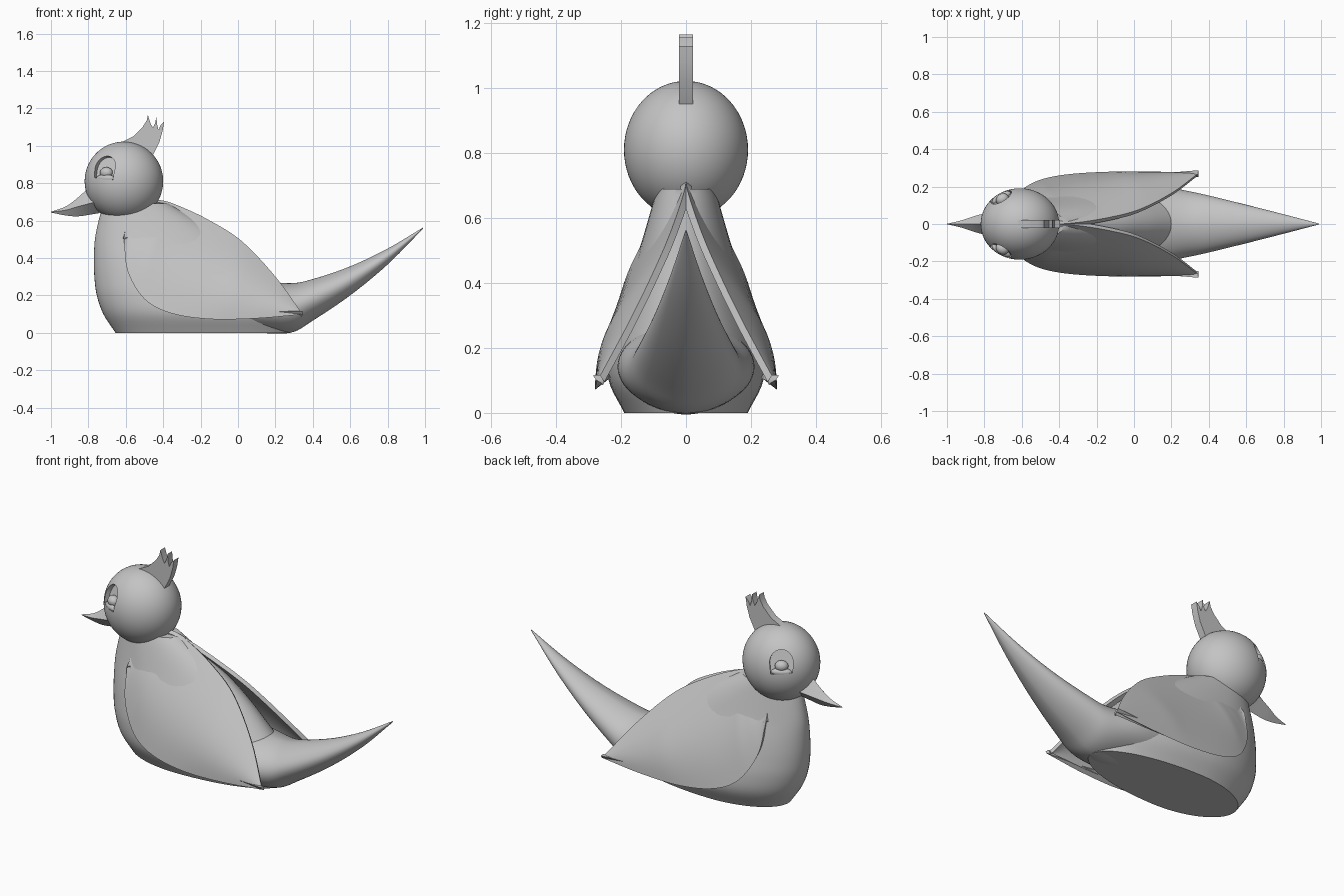
import bpy, bmesh
from math import sin, cos, pi, copysign
from mathutils import Vector, Matrix

if "Cube" in bpy.data.objects:
    bpy.data.objects.remove(bpy.data.objects["Cube"])

GREY = bpy.data.materials.new("plain grey")
GREY.use_nodes = True
GREY.diffuse_color = (0.55, 0.55, 0.55, 1)
GREY.node_tree.nodes["Principled BSDF"].inputs["Base Color"].default_value = GREY.diffuse_color


def make(name, bm):
    bmesh.ops.recalc_face_normals(bm, faces=bm.faces)
    mesh = bpy.data.meshes.new(name)
    bm.to_mesh(mesh)
    bm.free()
    mesh.materials.append(GREY)
    ob = bpy.data.objects.new(name, mesh)
    bpy.context.collection.objects.link(ob)
    return ob


def activate(ob):
    bpy.ops.object.select_all(action='DESELECT')
    ob.select_set(True)
    bpy.context.view_layer.objects.active = ob


def smooth(ob, angle=0.6):
    activate(ob)
    bpy.ops.object.shade_smooth_by_angle(angle=angle)


def spline(points, steps):
    """Smooth path through the given rows of values."""
    p = [Vector(q) for q in points]
    p = [2 * p[0] - p[1]] + p + [2 * p[-1] - p[-2]]
    out = []
    for a, b, c, d in zip(p, p[1:], p[2:], p[3:]):
        for i in range(steps):
            t = i / steps
            out.append(b + (c - a) * t / 2 + (a * 2 - b * 5 + c * 4 - d) * t * t / 2
                       + (b * 3 - a - c * 3 + d) * t ** 3 / 2)
    return out + [p[-2]]


def grid(rows, closed=True):
    """Skin rows of points; closed rows get end caps."""
    bm = bmesh.new()
    vs = [[bm.verts.new(q) for q in row] for row in rows]
    n = len(vs[0])
    for a, b in zip(vs, vs[1:]):
        for i in range(n if closed else n - 1):
            j = (i + 1) % n
            bm.faces.new((a[i], a[j], b[j], b[i]))
    if closed:
        bm.faces.new(vs[0])
        bm.faces.new(vs[-1])
    return bm


def prism(outline, depth):
    """Outline in local x and y, extruded along z about the middle."""
    return grid([[(x, y, z) for x, y in outline] for z in (-depth / 2, depth / 2)])


def ellipsoid(name, matrix, seg=48):
    bm = bmesh.new()
    bmesh.ops.create_uvsphere(bm, u_segments=seg, v_segments=seg // 2, radius=1, matrix=matrix)
    return make(name, bm)


ANGLES = [2 * pi * i / 64 for i in range(64)]

# Torso: egg-shaped levels given as height, front, back, half width
levels = [(0, -.655, .28, .19), (.1, -.72, .31, .238), (.2, -.755, .26, .235),
          (.3, -.768, .17, .21), (.4, -.77, .07, .18), (.5, -.765, -.05, .145),
          (.6, -.745, -.21, .115), (.69, -.72, -.37, .09)]
rows = []
for z, front, back, hw in spline(levels, 5):
    mid = front + .4 * (back - front)
    rows.append([(mid + cos(a) * ((back - mid) if cos(a) > 0 else (mid - front)),
                  hw * sin(a), z) for a in ANGLES])
smooth(make("torso", grid(rows)))

# Tail: upswept tapering sections given as x, bottom, top, half width
stations = [(-.1, .01, .3, .2), (.1, .0, .28, .21), (.28, .0, .265, .178), (.4, .065, .287, .152),
            (.6, .2, .355, .103), (.8, .365, .45, .052), (.99, .557, .563, .002)]
rows = []
for x, low, high, hw in spline(stations, 6):
    rows.append([(x, hw * copysign(abs(cos(a)) ** 1.15, cos(a)),
                  (low + high) / 2 + (high - low) / 2 * sin(a)) for a in ANGLES])
smooth(make("tail", grid(rows)))

# Wings: bulged leaf between the back ridge and the lower edge
upper = [(-.58, 0, .72), (-.42, 0, .71), (-.32, .006, .68), (-.16, .03, .605),
         (.02, .075, .49), (.2, .165, .3), (.345, .272, .1)]
lower = [(-.61, .145, .5), (-.59, .19, .33), (-.5, .237, .18), (-.36, .265, .105),
         (-.15, .279, .073), (.1, .28, .077), (.345, .274, .098)]
edges = list(zip(spline(upper, 6), spline(lower, 6)))
for side, label in ((1, "left_wing"), (-1, "right_wing")):
    rows = []
    for k, (a, b) in enumerate(edges):
        fade = min(1, (a - b).length / .45) * min(1, .35 + k / 15)
        row = []
        for i in range(17):
            s = i / 16
            q = a.lerp(b, s) + Vector((0, .055 * fade * sin(pi * s), 0))
            row.append((q.x, q.y * side, q.z))
        # Turned-in rim along the lower edge
        row.append((b.x, (b.y - .045 * fade) * side, b.z + .035 * fade))
        rows.append(row)
    wing = make(label, grid(rows, closed=False))
    # Inner skin, so the wing stands clear of the back as a solid leaf
    bm = bmesh.new()
    bm.from_mesh(wing.data)
    bmesh.ops.recalc_face_normals(bm, faces=bm.faces)
    if sum(f.normal.y for f in bm.faces) * side < 0:
        bmesh.ops.reverse_faces(bm, faces=bm.faces)
    bm.to_mesh(wing.data)
    bm.free()
    solid = wing.modifiers.new("thickness", 'SOLIDIFY')
    solid.thickness = .022
    solid.offset = -1
    activate(wing)
    bpy.ops.object.modifier_apply(modifier=solid.name)
    smooth(wing)

# Head with an arched socket cut into each side
CENTRE = Vector((-.61, 0, .81))
RADII = Vector((.21, .191, .212))
head = ellipsoid("head", Matrix.Translation(CENTRE) @ Matrix.Diagonal((*RADII, 1)), 64)
arch = [(.062 * cos(pi * i / 16), .002 + .068 * sin(pi * i / 16)) for i in range(17)]
arch += [(-.06, -.05), (0, -.062), (.055, -.062)]
for side, label in ((1, "left"), (-1, "right")):
    d = Vector((-.105, 0, .072))
    d.y = side * RADII.y * (1 - (d.x / RADII.x) ** 2 - (d.z / RADII.z) ** 2) ** .5
    out = Vector((d.x / RADII.x ** 2, d.y / RADII.y ** 2, d.z / RADII.z ** 2)).normalized()
    across = Vector((0, 0, 1)).cross(out).normalized()
    up = out.cross(across)
    frame = Matrix((across, up, out)).transposed().to_4x4()
    frame.translation = CENTRE + d
    # Arch is mirrored so its slanted base matches on both sides
    cutter = make("socket_cutter", prism([(x * -side, y) for x, y in arch], .07))
    cutter.matrix_world = frame
    cutter.hide_render = True
    cut = head.modifiers.new("socket", 'BOOLEAN')
    cut.operation = 'DIFFERENCE'
    cut.solver = 'EXACT'
    cut.object = cutter
    activate(head)
    bpy.ops.object.modifier_apply(modifier=cut.name)
    bpy.data.objects.remove(cutter)
    # Eyeball and lower lid resting in the socket
    ball = frame @ Matrix.Translation((0, -.018, -.03)) @ Matrix.Diagonal((.036, .03, .03, 1))
    smooth(ellipsoid(label + "_eyeball", ball, 24))
    lid = frame @ Matrix.Translation((0, -.05, -.03)) @ Matrix.Diagonal((.056, .022, .024, 1))
    smooth(ellipsoid(label + "_lower_lid", lid, 24))
smooth(head)

# Beak: ridged sections given as x, top, side, bottom, half width
beak = [(-1, .647, .645, .643, .001), (-.92, .676, .656, .627, .02),
        (-.85, .728, .676, .623, .043), (-.74, .83, .705, .64, .075)]
rows = [[(x, 0, t), (x, w, m), (x, 0, b), (x, -w, m)] for x, t, m, b, w in spline(beak, 5)]
smooth(make("beak", grid(rows)), .4)

# Crest: thin plate with three points
crest = [(-.58, .95), (-.62, 1.02), (-.56, 1.05), (-.51, 1.1), (-.488, 1.135), (-.482, 1.165),
         (-.468, 1.12), (-.455, 1.095), (-.443, 1.12), (-.436, 1.155), (-.433, 1.115),
         (-.425, 1.085), (-.413, 1.11), (-.395, 1.13), (-.403, 1.08), (-.42, 1.02), (-.455, .95)]
plate = make("crest", prism(crest, .042))
plate.rotation_euler.x = pi / 2
smooth(plate, .5)
